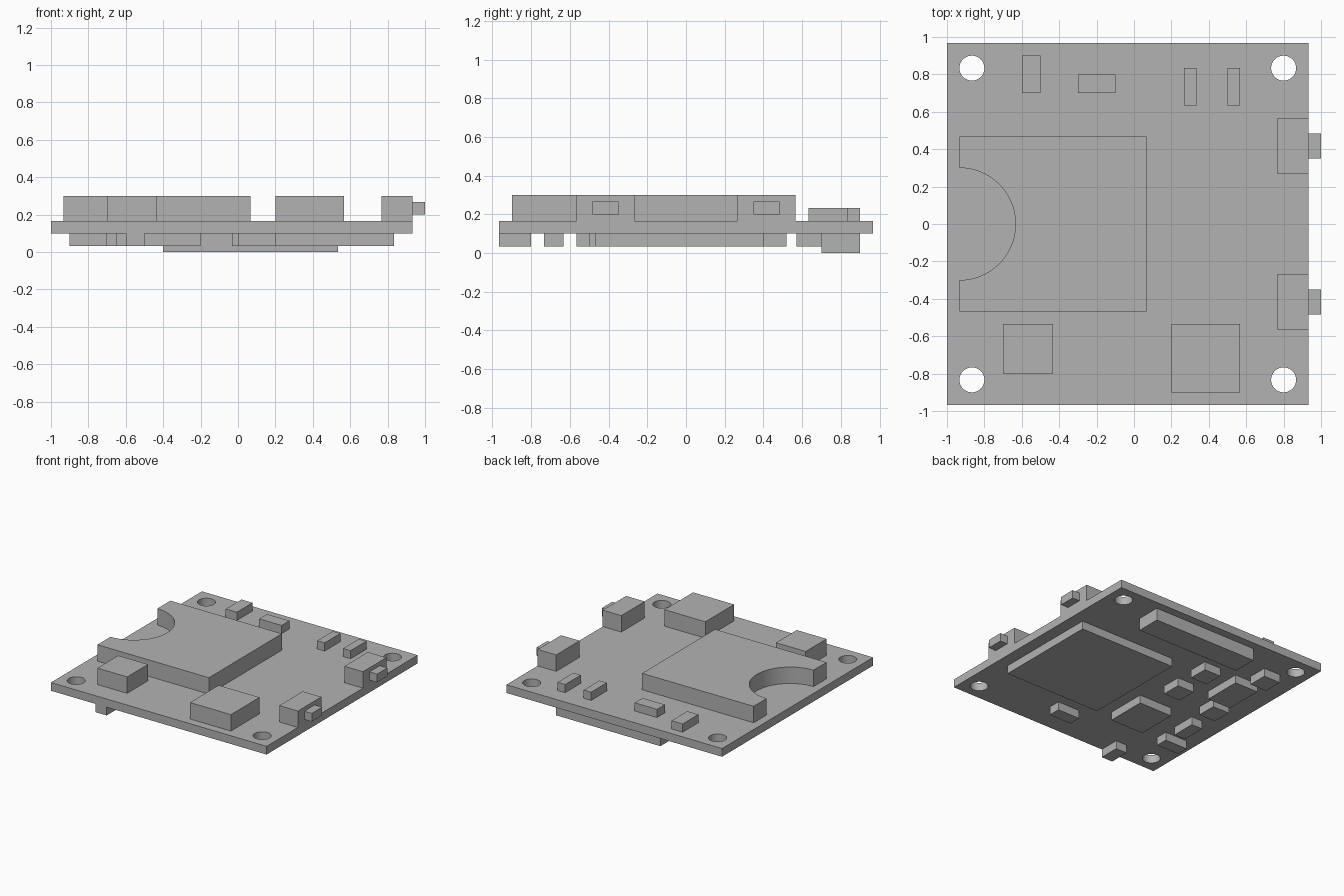
import bpy

# Remove the default cube
if "Cube" in bpy.data.objects:
    bpy.data.objects.remove(bpy.data.objects["Cube"], do_unlink=True)

U = 1 / 30                                   # layout pitch
BOARD_BOTTOM, BOARD_TOP = 3 * U, 5 * U

grey = bpy.data.materials.new("plain_grey")
grey.use_nodes = True
grey.diffuse_color = (0.45, 0.45, 0.45, 1)
grey.node_tree.nodes["Principled BSDF"].inputs["Base Color"].default_value = grey.diffuse_color


def box(name, x, y, z):
    """Box spanning the given (low, high) ranges."""
    spans = (x, y, z)
    bpy.ops.mesh.primitive_cube_add(size=1, location=[sum(s) / 2 for s in spans])
    ob = bpy.context.object
    ob.name = name
    ob.scale = [s[1] - s[0] for s in spans]
    bpy.ops.object.transform_apply(location=False, rotation=False, scale=True)
    ob.data.materials.append(grey)
    return ob


def top_part(name, x, y, high=9):
    return box(name, x, y, (BOARD_TOP, high * U))


def under_part(name, x, y, low=1):
    return box(name, x, y, (low * U, BOARD_BOTTOM))


def drill(ob, x, y, radius):
    """Cut a round vertical hole through an object."""
    bpy.ops.mesh.primitive_cylinder_add(vertices=64, radius=radius, depth=1, location=(x, y, 0.2))
    cutter = bpy.context.object
    cutter.hide_render = True
    cutter.data.materials.append(grey)
    mod = ob.modifiers.new("hole", 'BOOLEAN')
    mod.operation = 'DIFFERENCE'
    mod.solver = 'EXACT'
    mod.object = cutter
    bpy.ops.object.select_all(action='DESELECT')
    bpy.context.view_layer.objects.active = ob
    ob.select_set(True)
    bpy.ops.object.modifier_apply(modifier=mod.name)
    bpy.data.objects.remove(cutter, do_unlink=True)
    bpy.ops.object.shade_smooth_by_angle()


# Circuit board with four mounting holes
board = box("circuit_board", (-1, 28 * U), (-29 * U, 29 * U), (BOARD_BOTTOM, BOARD_TOP))
for hx in (-26 * U, 24 * U):
    for hy in (-25 * U, 25 * U):
        drill(board, hx, hy, 2 * U)

# Card socket with a half-round finger notch
socket = top_part("card_socket", (-28 * U, 2 * U), (-14 * U, 14 * U))
drill(socket, -28 * U, 0, 9 * U)

# Front sockets
top_part("small_front_socket", (-0.7, -13 * U), (-0.8, -16 * U))
top_part("large_front_socket", (0.2, 17 * U), (-0.9, -16 * U))

# Side switches with push buttons
for name, y in (("front", -12.5 * U), ("back", 12.5 * U)):
    s = 1 if y > 0 else -1
    top_part(name + "_switch", (23 * U, 28 * U), sorted((s * 8 * U, s * 17 * U)))
    box(name + "_switch_button", (28 * U, 1), (y - 2 * U, y + 2 * U), (0.2, 8 * U))

# Small components along the back edge
for i, (x, y) in enumerate([
        ((-0.6, -0.5), (0.7, 0.9)),
        ((-0.3, -0.1), (0.7, 0.8)),
        ((8 * U, 10 * U), (19 * U, 25 * U)),
        ((15 * U, 17 * U), (19 * U, 25 * U))]):
    top_part(f"top_component_{i + 1}", x, y, 7)

# Underside: pin connector, chips and small parts
under_part("pin_connector", (-0.4, 16 * U), (0.7, 0.9), 0)
under_part("main_chip", (-U, 25 * U), (-14 * U, 0.4))
under_part("medium_chip", (-0.5, -0.2), (-0.5, -5 * U))
under_part("edge_connector", (-0.6, -0.5), (-29 * U, -0.8))
under_part("crystal", (0, 0.2), (-22 * U, -19 * U))
under_part("power_coil", (-0.76, -0.55), (0.2, 0.517))
for i, (x, y) in enumerate([(-0.325, 0.44), (-0.325, 0.13), (-0.725, 0.65), (-0.725, 0.06)]):
    under_part(f"square_capacitor_{i + 1}", (x - 0.075, x + 0.075), (y - 0.08, y + 0.08))
under_part("long_resistor", (-0.8, -0.7), (-11 * U, -5 * U))
under_part("wide_resistor", (-0.9, -0.7), (-17 * U, -14 * U))
